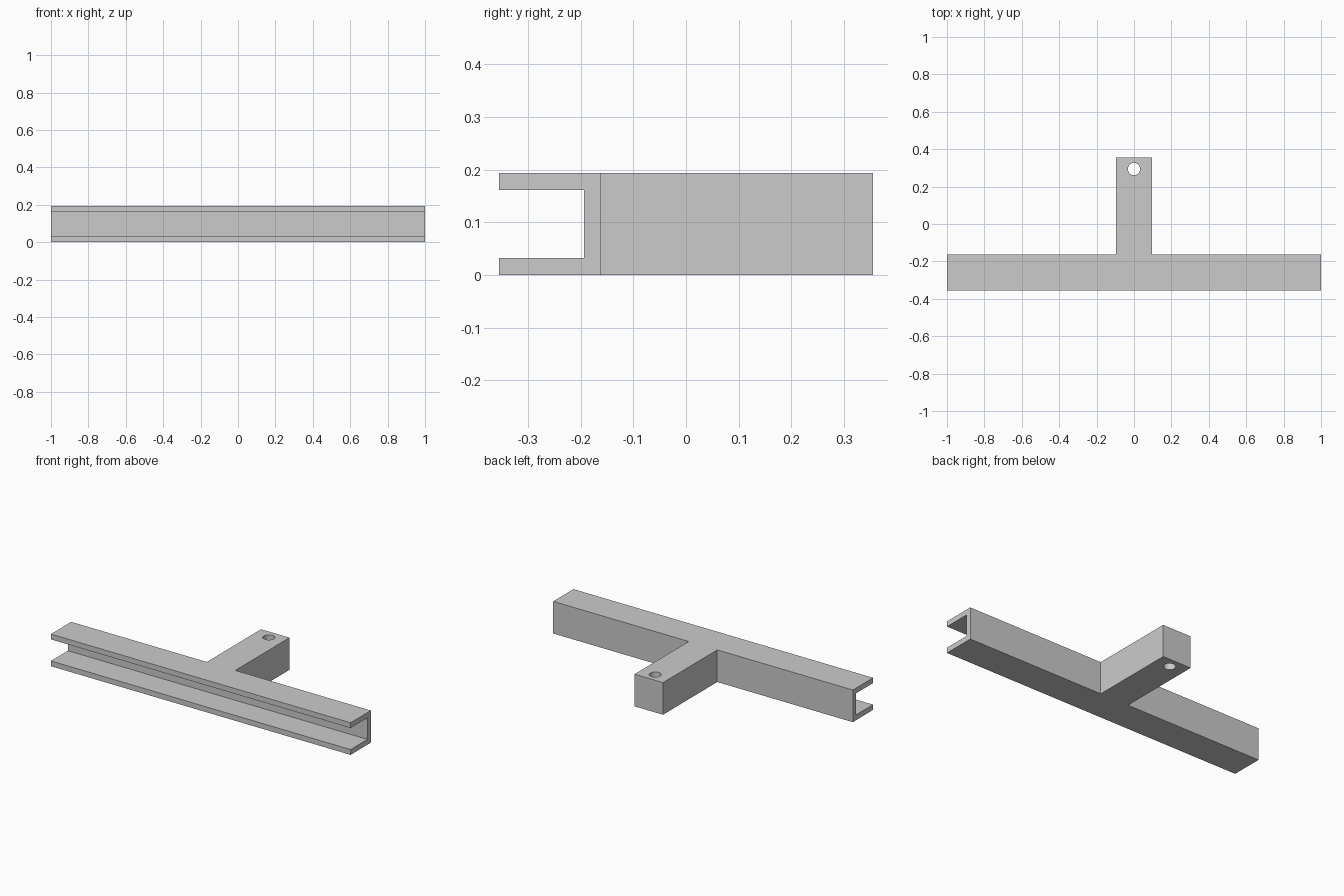
import bpy, bmesh

cube = bpy.data.objects.get("Cube")
if cube:
    bpy.data.objects.remove(cube, do_unlink=True)

HEIGHT, WALL = 0.194, 0.032
FRONT, RAIL_BACK, ARM_BACK = -0.355, -0.162, 0.355
ARM_HALF = 0.095

grey = bpy.data.materials.new("plain grey")
grey.use_nodes = True
colour = (0.6, 0.6, 0.6, 1)
grey.diffuse_color = colour
grey.node_tree.nodes["Principled BSDF"].inputs["Base Color"].default_value = colour


def cut(target, cutter):
    """Subtract a cutter from the target, then discard the cutter."""
    cutter.hide_render = True
    mod = target.modifiers.new("cut", 'BOOLEAN')
    mod.operation = 'DIFFERENCE'
    mod.solver = 'EXACT'
    mod.object = cutter
    bpy.context.view_layer.objects.active = target
    bpy.ops.object.modifier_apply(modifier=mod.name)
    bpy.data.objects.remove(cutter, do_unlink=True)


# T-shaped body: rail and arm in one extruded outline
half = [(1, FRONT), (1, RAIL_BACK), (ARM_HALF, RAIL_BACK), (ARM_HALF, ARM_BACK)]
outline = half + [(-x, y) for x, y in reversed(half)]
bm = bmesh.new()
base = bm.faces.new([bm.verts.new((x, y, 0)) for x, y in outline])
top = bmesh.ops.extrude_face_region(bm, geom=[base])["geom"]
bmesh.ops.translate(bm, vec=(0, 0, HEIGHT),
                    verts=[v for v in top if isinstance(v, bmesh.types.BMVert)])
bmesh.ops.recalc_face_normals(bm, faces=bm.faces)
mesh = bpy.data.meshes.new("channel_rail_with_arm")
bm.to_mesh(mesh)
bm.free()
mesh.materials.append(grey)
body = bpy.data.objects.new("channel_rail_with_arm", mesh)
bpy.context.collection.objects.link(body)

# Open channel along the front of the rail
slot_back = RAIL_BACK - WALL
slot_front = FRONT - 0.1
bpy.ops.mesh.primitive_cube_add(
    size=1, location=(0, (slot_front + slot_back) / 2, HEIGHT / 2))
slot = bpy.context.object
slot.scale = (2.4, slot_back - slot_front, HEIGHT - 2 * WALL)
slot.data.materials.append(grey)
bpy.context.view_layer.update()
cut(body, slot)

# Round hole through the end of the arm
bpy.ops.mesh.primitive_cylinder_add(
    vertices=48, radius=0.033, depth=0.6, location=(0, 0.294, HEIGHT / 2))
hole = bpy.context.object
hole.data.materials.append(grey)
cut(body, hole)

# Smooth hole wall, crisp edges
bpy.ops.object.select_all(action='DESELECT')
body.select_set(True)
bpy.context.view_layer.objects.active = body
bpy.ops.object.shade_smooth_by_angle()
